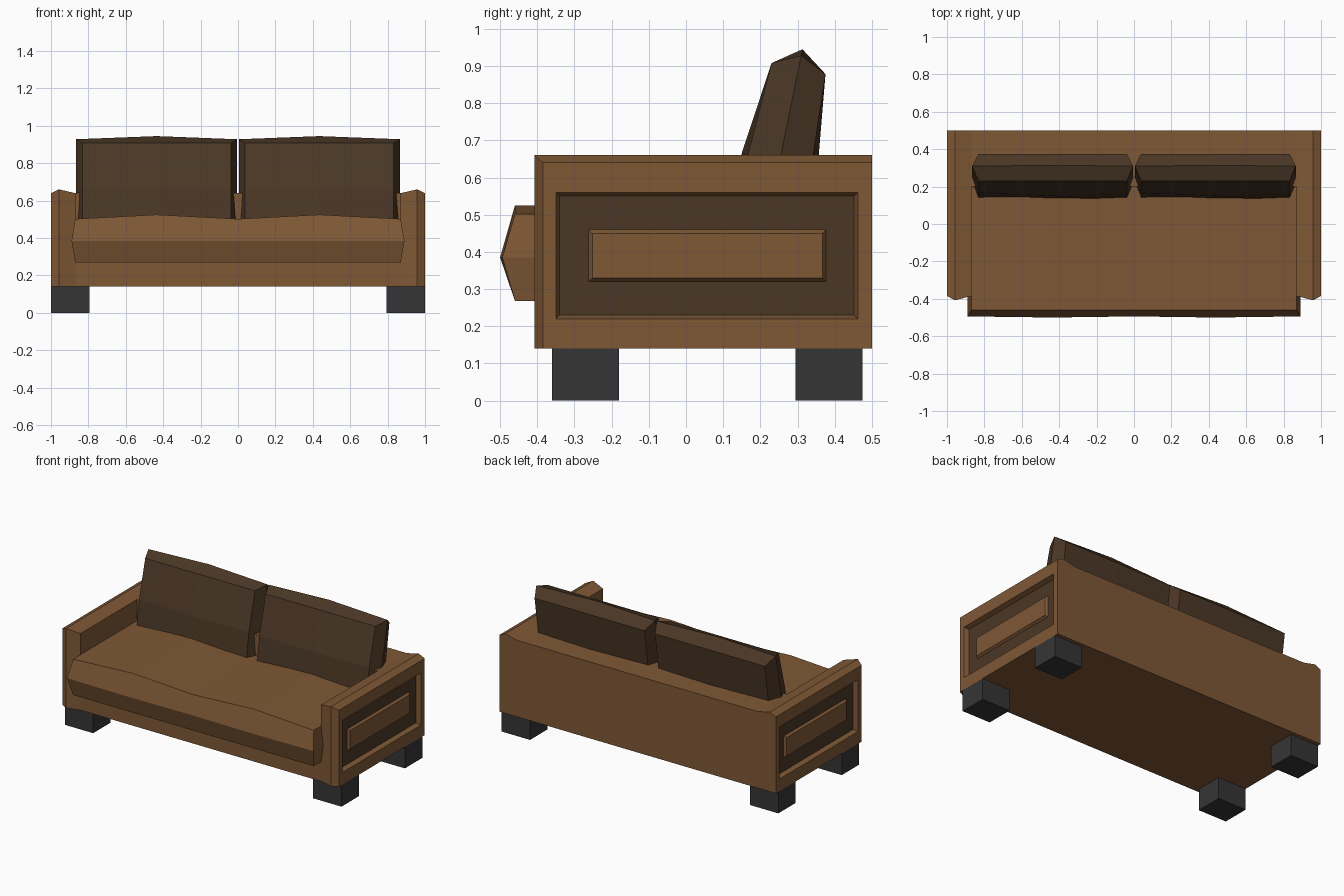
import bpy, bmesh
from mathutils import Vector

if "Cube" in bpy.data.objects:
    bpy.data.objects.remove(bpy.data.objects["Cube"])


def material(name, rgb):
    m = bpy.data.materials.new(name)
    m.diffuse_color = (*rgb, 1)
    m.use_nodes = True
    m.node_tree.nodes["Principled BSDF"].inputs["Base Color"].default_value = m.diffuse_color
    return m


BROWN = material("warm brown", (0.212, 0.098, 0.036))
DARK = material("dark brown", (0.070, 0.039, 0.019))
BLACK = material("charcoal", (0.036, 0.036, 0.036))


def finish(bm, name, mats, mirror=False):
    bmesh.ops.recalc_face_normals(bm, faces=bm.faces)
    me = bpy.data.meshes.new(name)
    bm.to_mesh(me)
    bm.free()
    for m in mats:
        me.materials.append(m)
    ob = bpy.data.objects.new(name, me)
    bpy.context.collection.objects.link(ob)
    if mirror:
        ob.modifiers.new("mirror", 'MIRROR').use_mirror_merge = False
    return ob


def loft(bm, a, b):
    """Closed solid between two matching loops of points."""
    va = [bm.verts.new(p) for p in a]
    vb = [bm.verts.new(p) for p in b]
    n = len(a)
    sides = [bm.faces.new((va[i], va[(i + 1) % n], vb[(i + 1) % n], vb[i])) for i in range(n)]
    return va, vb, sides


def box(name, lo, hi, mat, mirror=False):
    bm = bmesh.new()
    bmesh.ops.create_cube(bm, size=1)
    for v in bm.verts:
        v.co = Vector([hi[k] if v.co[k] > 0 else lo[k] for k in range(3)])
    return finish(bm, name, [mat], mirror)


def cushion(name, mat, place):
    """Cube cut once per axis; place() maps grid signs (-1, 0, 1) to a position."""
    bm = bmesh.new()
    bmesh.ops.create_cube(bm, size=2)
    bmesh.ops.subdivide_edges(bm, edges=bm.edges[:], cuts=1, use_grid_fill=True)
    for v in bm.verts:
        v.co = Vector(place(*[round(c) for c in v.co]))
    return finish(bm, name, [mat])


# arms: ridged along the top and front, with a recessed side panel
bm = bmesh.new()
profile = [(1, .14), (1, .64), (.957, .66), (.87, .64), (.87, .14), (.957, .14)]
front = [(x, -.408 if x == .957 else -.385, z) for x, z in profile]
back = [(x, .5, z) for x, z in profile]
vf, vb, sides = loft(bm, front, back)
bm.faces.new(vb)
bm.faces.new((vf[0], vf[1], vf[2], vf[5]))
bm.faces.new((vf[5], vf[2], vf[3], vf[4]))
bmesh.ops.recalc_face_normals(bm, faces=bm.faces)
panel = sides[0]
steps = [(-.35, .462, .22, .56, 1.0, 0), (-.34, .452, .23, .55, .97, 0),
         (-.262, .377, .32, .46, .97, 1), (-.252, .367, .33, .45, .985, 0)]
for y0, y1, z0, z1, x, mat_id in steps:
    c = panel.calc_center_median()
    ring = bmesh.ops.inset_individual(bm, faces=[panel], thickness=.01)["faces"]
    for f in ring:
        if f is not panel:
            f.material_index = mat_id
    for v in panel.verts:
        v.co = Vector((x, y0 if v.co.y < c.y else y1, z0 if v.co.z < c.z else z1))
finish(bm, "arm", [BROWN, DARK], mirror=True)

# base and backrest as one L-shaped profile
bm = bmesh.new()
ell = [(-.385, .14), (.5, .14), (.5, .64), (.2, .64), (.2, .32), (-.385, .32)]
va, vb, _ = loft(bm, [(-.87, y, z) for y, z in ell], [(.87, y, z) for y, z in ell])
bm.faces.new(va)
bm.faces.new(vb)
finish(bm, "base_and_back", [BROWN])

# feet
box("front_foot", (.795, -.36, 0), (1, -.18, .14), BLACK, True)
box("back_foot", (.795, .295, 0), (1, .475, .14), BLACK, True)

# seat and back cushions, left and right
for side, s in (("left", -1), ("right", 1)):
    def seat(i, j, k):
        x = s * .435 + i * (.435 + (.02 if k == 0 and i == s else 0))
        y = -.08 + j * .38
        if j == -1 and k == 0:
            y -= .04 if i == 0 else .034
        z = .385 + k * .117 + (.023 if k == 1 and i == 0 else 0)
        return x, y, z

    def back_pillow(i, j, k):
        x = s * .435 + i * (.43 if j == 0 else .397)
        t = j * (.074 + (.013 if k == 0 else 0) + (.017 if k == 0 and i == 0 else 0))
        h = k * (.253 + (.036 if j == 0 else 0) + (.017 if j == 0 and i == 0 else 0))
        return x, .252 + t * .98 + h * .2, .645 - t * .2 + h * .98

    cushion(side + "_seat_cushion", BROWN, seat)
    cushion(side + "_back_cushion", DARK, back_pillow)
